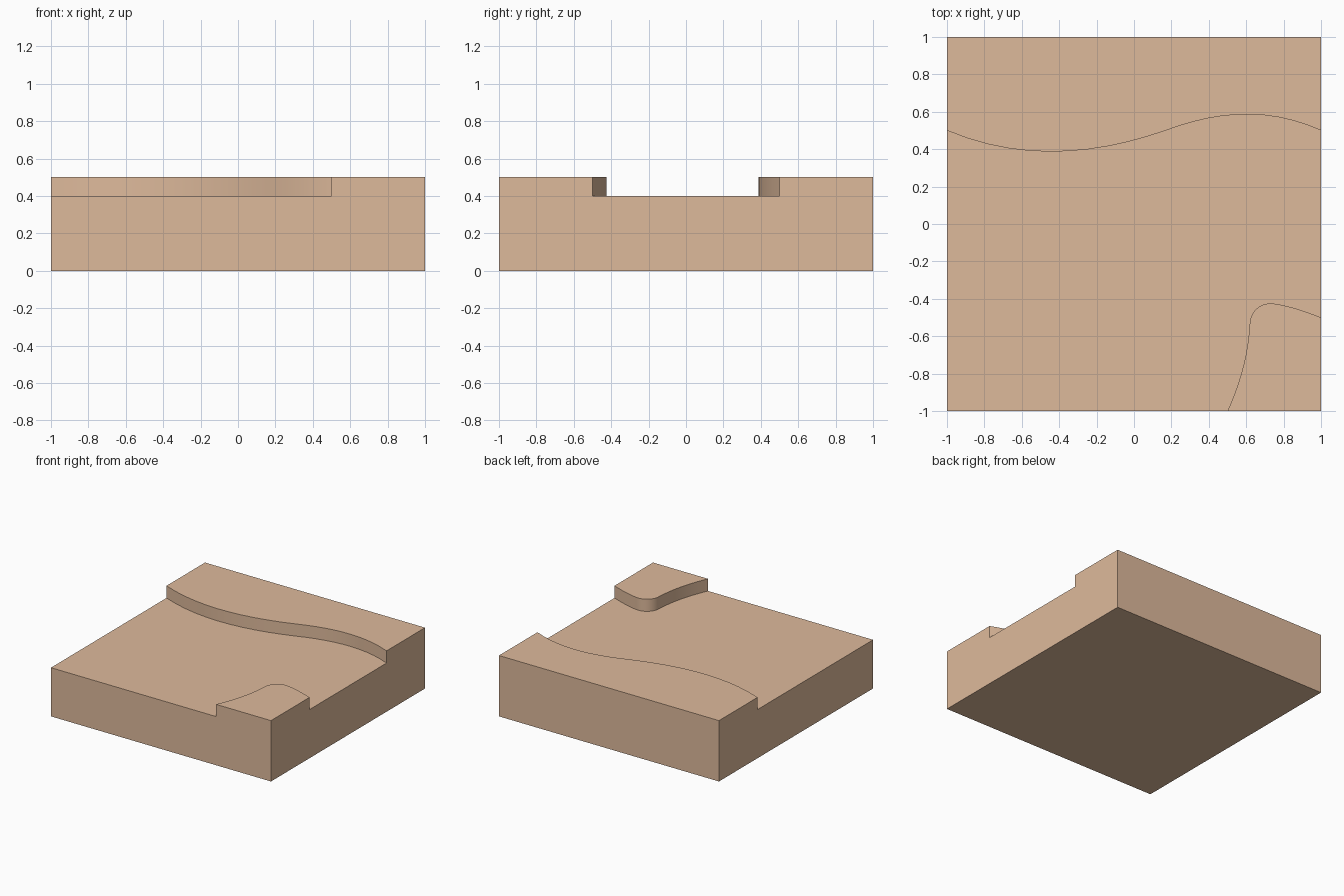
import bpy, bmesh
from mathutils import Vector
from mathutils.geometry import interpolate_bezier

if "Cube" in bpy.data.objects:
    bpy.data.objects.remove(bpy.data.objects["Cube"])


def prism(name, outline, z0, z1):
    """Extrude a counter-clockwise outline from z0 to z1."""
    bm = bmesh.new()
    face = bm.faces.new([bm.verts.new((x, y, z0)) for x, y in outline])
    ext = bmesh.ops.extrude_face_region(bm, geom=[face])
    top = [v for v in ext["geom"] if isinstance(v, bmesh.types.BMVert)]
    bmesh.ops.translate(bm, verts=top, vec=(0, 0, z1 - z0))
    bmesh.ops.recalc_face_normals(bm, faces=bm.faces[:])
    mesh = bpy.data.meshes.new(name)
    bm.to_mesh(mesh)
    bm.free()
    obj = bpy.data.objects.new(name, mesh)
    bpy.context.collection.objects.link(obj)
    return obj


def smooth_path(segments, steps=12):
    """Sample joined bezier segments into one list of points."""
    pts = []
    for seg in segments:
        a, b, c, d = (Vector((x, y, 0)) for x, y in seg)
        part = interpolate_bezier(a, b, c, d, steps)
        pts += [(p.x, p.y) for p in part[(1 if pts else 0):]]
    return pts


# Wavy bank along the back
back_bank = smooth_path([
    [(-1, .5), (-.6, .33), (-.2, .37), (.17, .5)],
    [(.17, .5), (.45, .605), (.72, .625), (1, .5)],
])
# Rounded bank in the front right corner
corner_bank = smooth_path([
    [(1, -.5), (.9, -.46), (.8, -.43), (.74, -.425)],
    [(.74, -.425), (.68, -.42), (.63, -.46), (.62, -.52)],
    [(.62, -.52), (.61, -.7), (.57, -.84), (.5, -1)],
])

# Square block
tile = prism("terrain_tile", [(-1, -1), (1, -1), (1, 1), (-1, 1)], 0, .5)

# Sunken bed, cut past the tile edges
bed = ([(-1.2, -1.2), (.5, -1.2)] + corner_bank[::-1]
       + [(1.2, -.5), (1.2, .5)] + back_bank[::-1] + [(-1.2, .5)])
cutter = prism("bed_cutter", bed, .4, .7)
cutter.hide_render = True

mod = tile.modifiers.new("sunken_bed", "BOOLEAN")
mod.operation = "DIFFERENCE"
mod.solver = "EXACT"
mod.object = cutter
bpy.context.view_layer.objects.active = tile
tile.select_set(True)
cutter.select_set(False)
bpy.ops.object.modifier_apply(modifier=mod.name)
bpy.data.objects.remove(cutter)

# Smooth bank walls, sharp edges
bpy.ops.object.shade_smooth_by_angle()

# Sand colour
sand = bpy.data.materials.new("sand")
sand.diffuse_color = (.73, .49, .33, 1)
sand.use_nodes = True
sand.node_tree.nodes["Principled BSDF"].inputs["Base Color"].default_value = sand.diffuse_color
tile.data.materials.clear()
tile.data.materials.append(sand)
